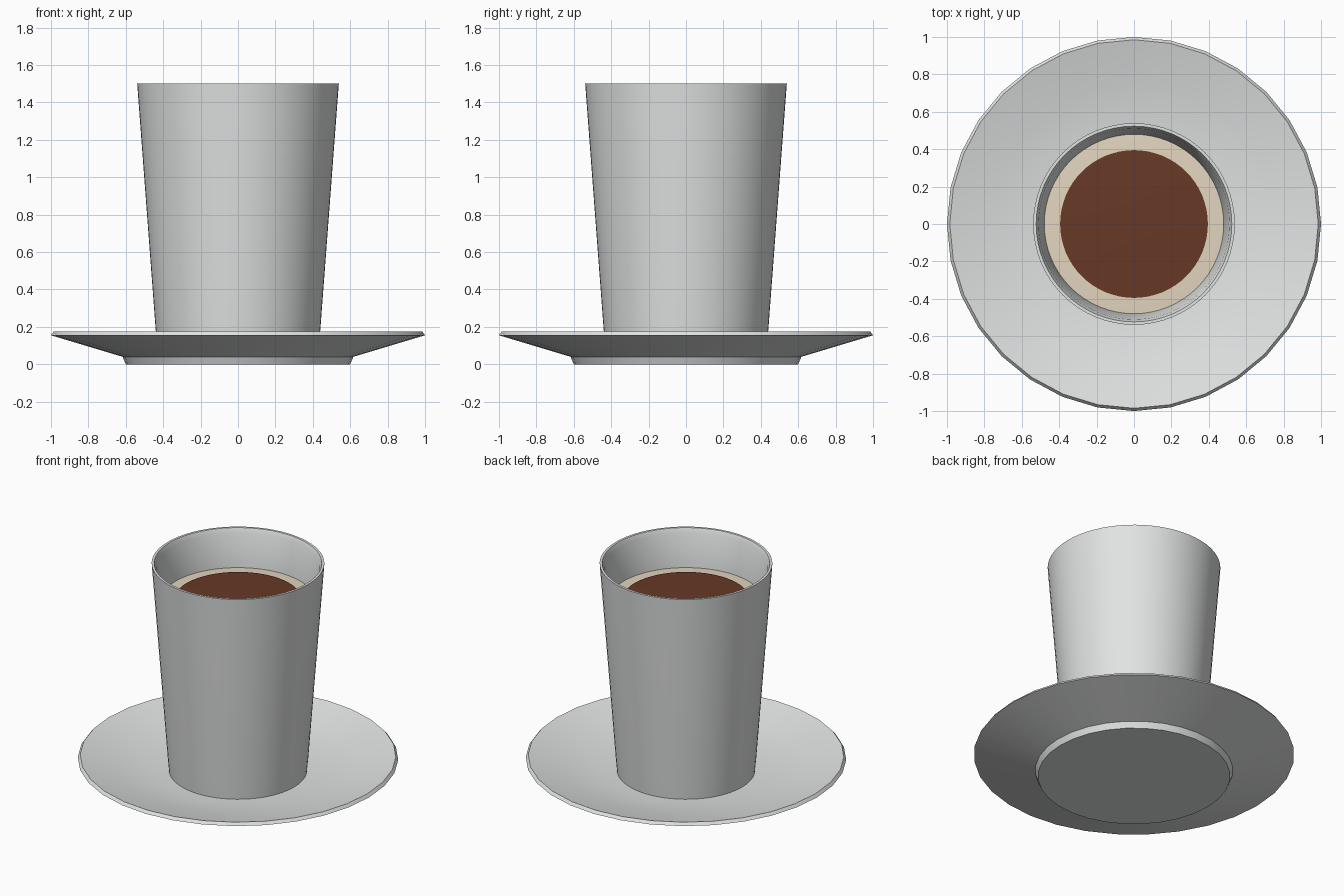
import bpy, bmesh, math

if "Cube" in bpy.data.objects:
    bpy.data.objects.remove(bpy.data.objects["Cube"])


def material(name, rgb):
    m = bpy.data.materials.new(name)
    m.diffuse_color = (*rgb, 1)
    m.use_nodes = True
    m.node_tree.nodes["Principled BSDF"].inputs["Base Color"].default_value = m.diffuse_color
    return m


def lathe(name, profile, segments, mat, angle=30):
    """Spin an (r, z) profile around the z axis; r = 0 makes a pole."""
    bm = bmesh.new()
    rings = []
    for r, z in profile:
        if r == 0:
            rings.append([bm.verts.new((0, 0, z))] * segments)
        else:
            rings.append([bm.verts.new((r * math.cos(2 * math.pi * i / segments),
                                        r * math.sin(2 * math.pi * i / segments), z))
                          for i in range(segments)])
    for a, b in zip(rings, rings[1:]):
        for i in range(segments):
            j = (i + 1) % segments
            quad = list(dict.fromkeys((a[i], a[j], b[j], b[i])))
            bm.faces.new(quad)
    mesh = bpy.data.meshes.new(name)
    bm.to_mesh(mesh)
    bm.free()
    mesh.materials.append(mat)
    ob = bpy.data.objects.new(name, mesh)
    bpy.context.collection.objects.link(ob)
    bpy.ops.object.select_all(action='DESELECT')
    ob.select_set(True)
    bpy.context.view_layer.objects.active = ob
    bpy.ops.object.shade_smooth_by_angle(angle=math.radians(angle))
    return ob


def dome(r0, r1, z0, z1, steps=4):
    """Shallow curve from radius r0, height z0 in to radius r1, height z1."""
    return [(r0 + (r1 - r0) * t / steps,
             z0 + (z1 - z0) * math.sin(math.pi / 2 * t / steps))
            for t in range(steps + 1)]


china = material("white_china", (0.75, 0.77, 0.76))
cream = material("cream_foam", (0.78, 0.67, 0.53))
coffee = material("dark_coffee", (0.136, 0.041, 0.019))

# Saucer: flat foot, flared underside, thin bevelled rim, shallow dished top
lathe("saucer", [(0, 0), (0.6, 0), (0.617, 0.04), (1.0, 0.155), (0.985, 0.175),
                 (0.75, 0.115), (0.5, 0.075), (0, 0.07)], 32, china)

# Cup: tapered outer wall, thin lip, hollow inside
lathe("cup", [(0, 0.072), (0.43, 0.072), (0.439, 0.17), (0.539, 1.5), (0.523, 1.5),
              (0.51, 1.47), (0.48, 1.25), (0.40, 0.13), (0, 0.12)], 64, china)

# Foam ring and the slightly domed coffee in its middle
lathe("foam", [(0.482, 1.245), (0.39, 1.25), (0, 1.25)], 64, cream)
lathe("coffee", [(0.395, 1.249)] + dome(0.395, 0, 1.255, 1.264), 64, coffee)
